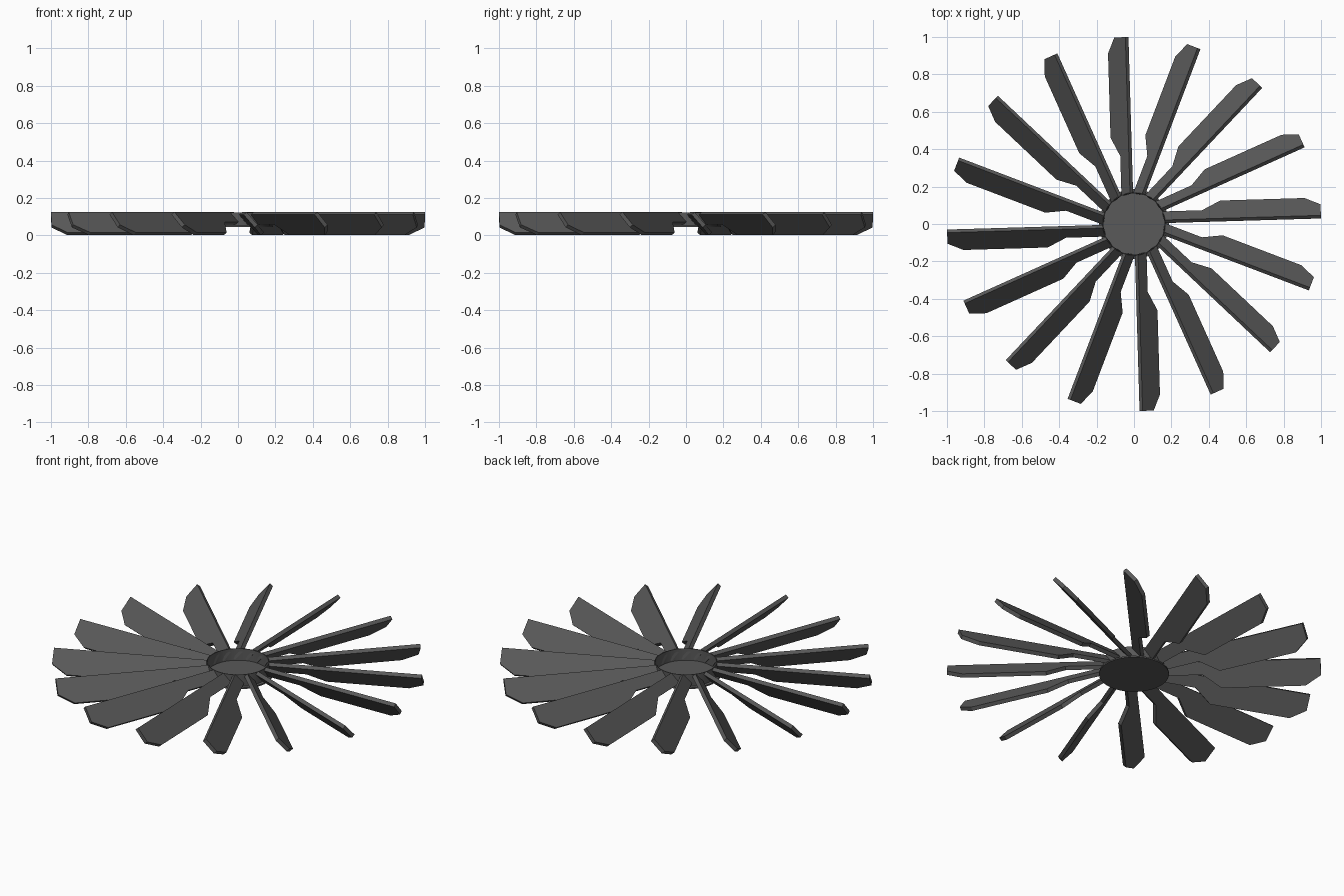
import bpy, bmesh, math
from mathutils import Matrix

if "Cube" in bpy.data.objects:
    bpy.data.objects.remove(bpy.data.objects["Cube"])

TILT, THICK, TOP = math.radians(49), 0.022, 0.125

# blade outline: x along the radius, w down the tilted face from the straight upper edge
outline = [(0.165, 0), (1.0, 0), (1.0, 0.09), (0.915, 0.145),
           (0.465, 0.145), (0.365, 0.07), (0.155, 0.07)]

dark = bpy.data.materials.new("dark_grey")
dark.diffuse_color = (0.1, 0.1, 0.1, 1)
dark.use_nodes = True
dark.node_tree.nodes["Principled BSDF"].inputs["Base Color"].default_value = dark.diffuse_color


def finish(name, bm):
    bmesh.ops.recalc_face_normals(bm, faces=bm.faces)
    me = bpy.data.meshes.new(name)
    bm.to_mesh(me)
    bm.free()
    me.materials.append(dark)
    ob = bpy.data.objects.new(name, me)
    bpy.context.collection.objects.link(ob)
    return ob


# pitched flat blades, slightly offset from the radial direction
def blade(i):
    bm = bmesh.new()
    c, s = math.cos(TILT), math.sin(TILT)
    vs = [bm.verts.new((x, THICK * s + w * c, TOP - w * s)) for x, w in outline]
    f = bm.faces.new(vs)
    ext = bmesh.ops.extrude_face_region(bm, geom=[f])
    vn = [v for v in ext["geom"] if isinstance(v, bmesh.types.BMVert)]
    bmesh.ops.translate(bm, verts=vn, vec=(0, -THICK * s, -THICK * c))
    bmesh.ops.rotate(bm, verts=bm.verts, cent=(0, 0, 0),
                     matrix=Matrix.Rotation(i * math.tau / 16 + math.radians(1.7), 3, 'Z'))
    return finish(f"blade_{i + 1}", bm)


for i in range(16):
    blade(i)

# hub: shallow open cup, lathed from its wall and floor profile
bm = bmesh.new()
profile = [(0, 0.046), (0.187, 0.046), (0.187, 0.054), (0.168, 0.054),
           (0.168, 0.123), (0.164, 0.123), (0.164, 0.054), (0, 0.054)]
pv = [bm.verts.new((r, 0, z)) for r, z in profile]
edges = [bm.edges.new(p) for p in zip(pv, pv[1:])]
bmesh.ops.spin(bm, geom=pv + edges, cent=(0, 0, 0), axis=(0, 0, 1),
               angle=math.tau, steps=64, use_merge=True)
bmesh.ops.remove_doubles(bm, verts=bm.verts, dist=1e-5)
hub = finish("hub_cup", bm)
bpy.context.view_layer.objects.active = hub
hub.select_set(True)
bpy.ops.object.shade_smooth_by_angle(angle=math.radians(30))
